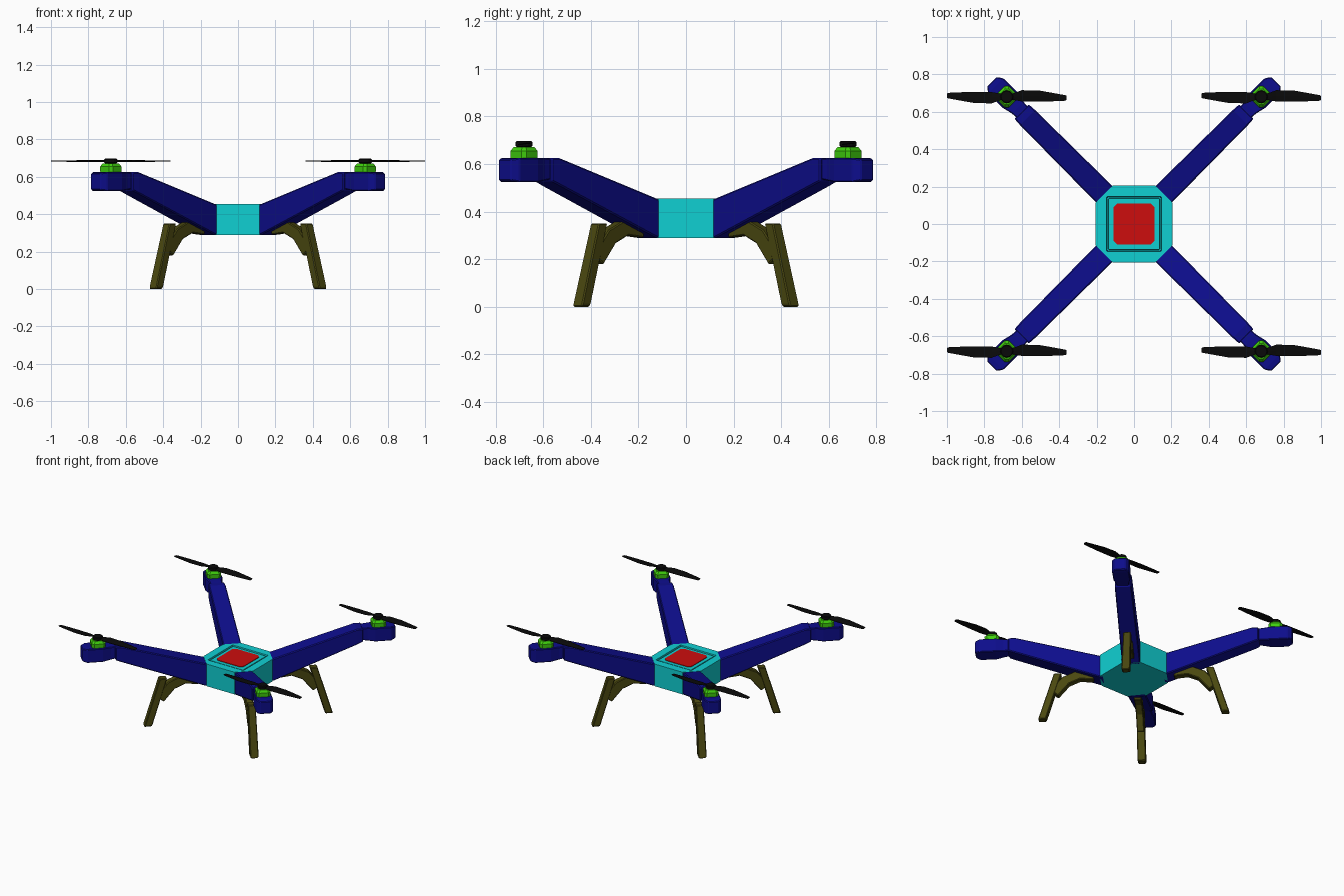
import bpy, bmesh, math
from mathutils import Matrix, Vector

if "Cube" in bpy.data.objects:
    bpy.data.objects.remove(bpy.data.objects["Cube"])


def material(name, rgb):
    m = bpy.data.materials.new(name)
    m.diffuse_color = (*rgb, 1)
    m.use_nodes = True
    m.node_tree.nodes["Principled BSDF"].inputs["Base Color"].default_value = m.diffuse_color
    return m


CYAN = material("cyan", (0.005, 0.63, 0.65))
BLUE = material("dark blue", (0.004, 0.004, 0.26))
OLIVE = material("olive", (0.068, 0.064, 0.005))
GREEN = material("green", (0.05, 0.62, 0.004))
RED = material("red", (0.61, 0.004, 0.004))
BLACK = material("black", (0.003, 0.003, 0.003))


def make(name, sections, mat, matrix=Matrix(), bevel=0.0):
    """Skin equal-length rings of points, cap both ends, optionally bevel."""
    bm = bmesh.new()
    rings = [[bm.verts.new(p) for p in s] for s in sections]
    for a, b in zip(rings, rings[1:]):
        for i in range(len(a)):
            j = (i + 1) % len(a)
            bm.faces.new((a[i], a[j], b[j], b[i]))
    bm.faces.new(rings[0])
    bm.faces.new(rings[-1])
    bmesh.ops.recalc_face_normals(bm, faces=bm.faces)
    if bevel:
        sharp = [e for e in bm.edges if e.calc_face_angle(0) > 0.6]
        bmesh.ops.bevel(bm, geom=sharp, offset=bevel, segments=1,
                        affect='EDGES', clamp_overlap=True)
    bm.transform(matrix)
    me = bpy.data.meshes.new(name)
    bm.to_mesh(me)
    bm.free()
    me.materials.append(mat)
    ob = bpy.data.objects.new(name, me)
    bpy.context.collection.objects.link(ob)
    return ob


def octagon(half, cut, z):
    """Square of given half size with its corners cut off, at height z."""
    c = half - cut
    return [(half, -c, z), (half, c, z), (c, half, z), (-c, half, z),
            (-half, c, z), (-half, -c, z), (-c, -half, z), (c, -half, z)]


def box_ring(d, hw, lo, hi):
    """Rectangle across an arm at distance d from the centre."""
    return [(d, -hw, lo), (d, hw, lo), (d, hw, hi), (d, -hw, hi)]


def tube(path, width, thick):
    """Rectangular rings following a path of (d, z) points."""
    rings = []
    pts = [Vector(p) for p in path]
    for i, p in enumerate(pts):
        t = (pts[min(i + 1, len(pts) - 1)] - pts[max(i - 1, 0)]).normalized()
        n = Vector((-t.y, t.x)) * thick / 2
        a, b = p - n, p + n
        rings.append([(a.x, -width / 2, a.y), (a.x, width / 2, a.y),
                      (b.x, width / 2, b.y), (b.x, -width / 2, b.y)])
    return rings


# Body: eight-sided shell with a square groove in its lid
make("body", [octagon(0.205, 0.09, 0.29), octagon(0.205, 0.09, 0.455),
              octagon(0.147, 0.004, 0.455), octagon(0.145, 0.004, 0.438),
              octagon(0.138, 0.004, 0.438), octagon(0.136, 0.004, 0.451)], CYAN)

# Red lid panel
make("lid_panel", [octagon(0.11, 0.02, 0.45), octagon(0.11, 0.02, 0.455)], RED)

CORNERS = ["back_right", "back_left", "front_left", "front_right"]
for k, corner in enumerate(CORNERS):
    turn = Matrix.Rotation(math.radians(45 + 90 * k), 4, 'Z')

    # Rising arm with a short level end
    make("arm_" + corner, [box_ring(0.2, 0.062, 0.29, 0.445),
                           box_ring(0.232, 0.062, 0.29, 0.455),
                           box_ring(0.805, 0.057, 0.51, 0.625),
                           box_ring(0.85, 0.054, 0.528, 0.625)], BLUE, turn, 0.006)

    # Motor pod on the arm end, narrow neck first
    make("motor_pod_" + corner, [box_ring(0.81, 0.04, 0.54, 0.62),
                                 box_ring(0.88, 0.044, 0.53, 0.625),
                                 box_ring(0.935, 0.057, 0.524, 0.625),
                                 box_ring(1.045, 0.057, 0.524, 0.625),
                                 box_ring(1.075, 0.036, 0.53, 0.62)], BLUE, turn, 0.005)

    # Green motor
    at_motor = turn @ Matrix.Translation((0.962, 0, 0))
    make("motor_" + corner, [octagon(0.047, 0.015, 0.62), octagon(0.048, 0.015, 0.655),
                             octagon(0.036, 0.012, 0.672)], GREEN, at_motor)

    # Leg: bent strut and a slanted post
    make("leg_strut_" + corner,
         tube([(0.27, 0.325), (0.37, 0.335), (0.46, 0.295), (0.54, 0.2)], 0.05, 0.07),
         OLIVE, turn, 0.005)
    make("leg_post_" + corner,
         [[(d - 0.026, -w, z), (d - 0.026, w, z), (d + 0.026, w, z), (d + 0.026, -w, z)]
          for d, w, z in [(0.622, 0.024, 0.0), (0.617, 0.029, 0.014), (0.516, 0.026, 0.35)]],
         OLIVE, turn, 0.005)

    # Propeller: hub and two pitched blades along x
    centre = Matrix.Translation(at_motor.translation)
    make("propeller_hub_" + corner,
         [[(r * math.cos(a * math.pi / 6), r * math.sin(a * math.pi / 6), z) for a in range(12)]
          for r, z in [(0.026, 0.668), (0.035, 0.676), (0.035, 0.692), (0.03, 0.697)]],
         BLACK, centre)
    for side, angle in (("right", 0), ("left", math.pi)):
        stations = [(0.0, -0.015, 0.015, 0.004), (0.035, -0.017, 0.018, 0.004),
                    (0.08, -0.025, 0.035, 0.004), (0.17, -0.026, 0.034, 0.003),
                    (0.25, -0.024, 0.020, 0.002), (0.315, -0.021, 0.008, 0.001),
                    (0.32, -0.015, 0.004, 0.001)]
        make(f"propeller_blade_{corner}_{side}",
             [[(x, lo, 0.683 - p), (x, hi, 0.683 + p), (x, hi, 0.686 + p),
               (x, (lo + hi) / 2, 0.688), (x, lo, 0.686 - p)]
              for x, lo, hi, p in stations],
             BLACK, centre @ Matrix.Rotation(angle, 4, 'Z'))
